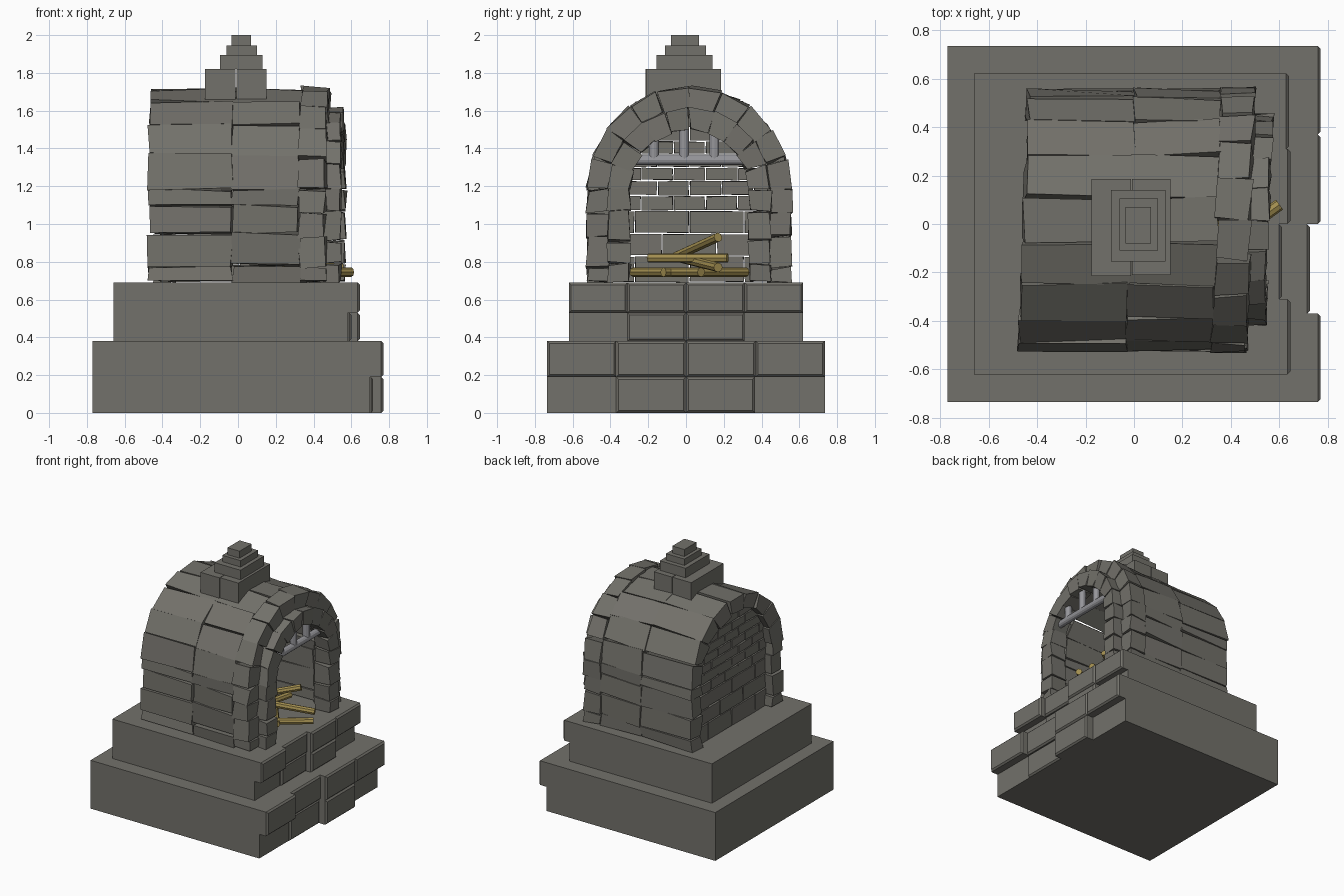
import bpy, bmesh, random
from math import sin, cos, pi, sqrt
from mathutils import Vector

if "Cube" in bpy.data.objects:
    bpy.data.objects.remove(bpy.data.objects["Cube"])

random.seed(7)
CY, CZ, FLOOR = 0.018, 1.185, 0.69      # arch centre (y, z) and floor height


def material(name, rgb):
    m = bpy.data.materials.new(name)
    m.diffuse_color = (*rgb, 1)
    m.use_nodes = True
    m.node_tree.nodes["Principled BSDF"].inputs["Base Color"].default_value = m.diffuse_color
    return m


STONE = material("stone", (0.17, 0.165, 0.145))
WOOD = material("wood", (0.36, 0.27, 0.08))
IRON = material("iron", (0.30, 0.30, 0.32))


def finish(name, bm, mat, smooth=True):
    bmesh.ops.recalc_face_normals(bm, faces=bm.faces)
    me = bpy.data.meshes.new(name)
    bm.to_mesh(me)
    bm.free()
    me.materials.append(mat)
    ob = bpy.data.objects.new(name, me)
    bpy.context.collection.objects.link(ob)
    if smooth:
        bpy.ops.object.select_all(action='DESELECT')
        ob.select_set(True)
        bpy.context.view_layer.objects.active = ob
        bpy.ops.object.shade_smooth_by_angle(angle=0.5)
    return ob


def prism(bm, section, x0, x1, jit=0.0):
    """Four-cornered (y, z) section extruded from x0 to x1, corners jittered."""
    def r():
        return random.uniform(-jit, jit)
    a, b = [[bm.verts.new((x + r(), y + r(), z + r())) for y, z in section]
            for x in (x0, x1)]
    bm.faces.new(a)
    bm.faces.new(b)
    for i in range(4):
        j = (i + 1) % 4
        bm.faces.new((a[i], a[j], b[j], b[i]))


def block(bm, x0, x1, y0, y1, z0, z1, jit=0.0):
    prism(bm, [(y0, z0), (y1, z0), (y1, z1), (y0, z1)], x0, x1, jit)


def arch(name, r0, r1, x0, x1, rows, n, jit):
    """Ring of stones: two straight legs and n wedge stones over the top."""
    bm = bmesh.new()
    g = 0.003
    for s in (-1, 1):
        for z0, z1 in zip(rows, rows[1:]):
            prism(bm, [(CY + s * r0, z0 + g), (CY + s * r1, z0 + g),
                       (CY + s * r1, z1 - g), (CY + s * r0, z1 - g)], x0, x1, jit)
    for i in range(n):
        t0, t1 = pi * i / n + 0.006, pi * (i + 1) / n - 0.006
        prism(bm, [(CY + r * cos(t), CZ + r * sin(t))
                   for r, t in ((r0, t0), (r1, t0), (r1, t1), (r0, t1))], x0, x1, jit)
    for v in bm.verts:                      # ends lean slightly across the width
        v.co.x += 0.035 * v.co.y
        v.co.z = max(v.co.z, FLOOR)
    return finish(name, bm, STONE)


def rod(bm, a, b, radius, sides):
    a, b = Vector(a), Vector(b)
    d = b - a
    m = d.to_track_quat('Z', 'Y').to_matrix().to_4x4()
    m.translation = (a + b) / 2
    bmesh.ops.create_cone(bm, cap_ends=True, segments=sides, radius1=radius,
                          radius2=radius, depth=d.length, matrix=m)


# Two-step plinth
for name, dims in (("lower_plinth", (-0.77, 0.70, -0.735, 0.735, 0, 0.38)),
                   ("upper_plinth", (-0.66, 0.58, -0.62, 0.62, 0.38, 0.69))):
    bm = bmesh.new()
    block(bm, *dims)
    finish(name, bm, STONE, False)

# Uneven facing stones on the open end: (y0, y1, z0, z1, outer x)
facing = {
    "lower_step_stones": (0.68, [(0, .365, 0, .19, .77), (-.37, 0, 0, .19, .715),
                                 (-.735, -.37, .19, .38, .77), (-.37, 0, .19, .38, .725),
                                 (0, .37, .19, .38, .77), (.37, .735, .19, .38, .77)]),
    "upper_step_stones": (0.56, [(0, .31, .38, .53, .645), (-.31, 0, .38, .53, .60),
                                 (-.62, -.31, .53, .69, .645), (-.31, 0, .53, .69, .61),
                                 (0, .31, .53, .69, .645), (.31, .62, .53, .69, .64)]),
}
for name, (x0, stones) in facing.items():
    bm = bmesh.new()
    for y0, y1, z0, z1, x1 in stones:
        block(bm, x0, x1, y0, y1, z0, z1)
    front = [e for e in bm.edges if all(v.co.x > x0 + 0.01 for v in e.verts)]
    bmesh.ops.bevel(bm, geom=front, offset=0.012, segments=1, affect='EDGES')
    finish(name, bm, STONE)

# Vaulted chamber and the two stepped rings around the opening
rows = [FLOOR, 0.78, 0.95, 1.10, CZ]
arch("rear_vault", 0.42, 0.535, -0.455, -0.013, rows, 9, 0.011)
arch("front_vault", 0.42, 0.535, -0.013, 0.34, rows, 9, 0.011)
arch("outer_arch_ring", 0.425, 0.54, 0.34, 0.478, [FLOOR, .77, .93, 1.06, CZ], 10, 0.011)
arch("inner_arch_ring", 0.315, 0.43, 0.42, 0.555, [FLOOR, .79, .91, 1.07, CZ], 10, 0.009)

# Brick back wall following the arch, with thin open joints
bm = bmesh.new()
levels = [.69, .83, .95, 1.07, 1.15, 1.23, 1.30, 1.37, 1.44, 1.51, 1.58]
for k, (z0, z1) in enumerate(zip(levels, levels[1:])):
    h = 0.43 if z0 < CZ else sqrt(0.43 ** 2 - (z0 - CZ) ** 2)
    step = 0.29 if k < 3 else 0.17
    cuts = [-h] + [c * step + (k % 2) * step / 2 for c in range(-4, 5)] + [h]
    cuts = sorted(c for c in cuts if abs(c) <= h)
    for y0, y1 in zip(cuts, cuts[1:]):
        block(bm, -0.41, -0.33, CY + y0 + .003, CY + y1 - .003, z0 + .004, z1 - .004, 0.003)
finish("back_wall", bm, STONE)

# Stepped finial on the roof
bm = bmesh.new()
for dims in ((-.175, -.012, -.215, .185, 1.66, 1.82), (-.008, .15, -.21, .185, 1.66, 1.82),
             (-.095, .13, -.155, .14, 1.82, 1.895), (-.06, .10, -.11, .105, 1.895, 1.945),
             (-.035, .07, -.08, .07, 1.945, 2.0)):
    block(bm, *dims)
finish("finial", bm, STONE, False)

# Iron grate in the top of the opening
bm = bmesh.new()
rod(bm, (.49, -.29, 1.34), (.49, .31, 1.34), 0.027, 12)
for y in (-.17, -.01, .15):
    rod(bm, (.49, y, 1.34), (.49, y, 1.51), 0.026, 12)
finish("iron_grate", bm, IRON)

# Firewood pile
bm = bmesh.new()
for a, b in (((.10, -.28, .745), (.60, .08, .745)), ((.08, .32, .745), (.42, -.12, .745)),
             ((.20, -.20, .82), (.30, .22, .82)), ((.05, -.03, .82), (.55, .17, .77)),
             ((.05, -.05, .83), (.43, .17, .93))):
    rod(bm, a, b, 0.025, 8)
finish("firewood", bm, WOOD, False)
